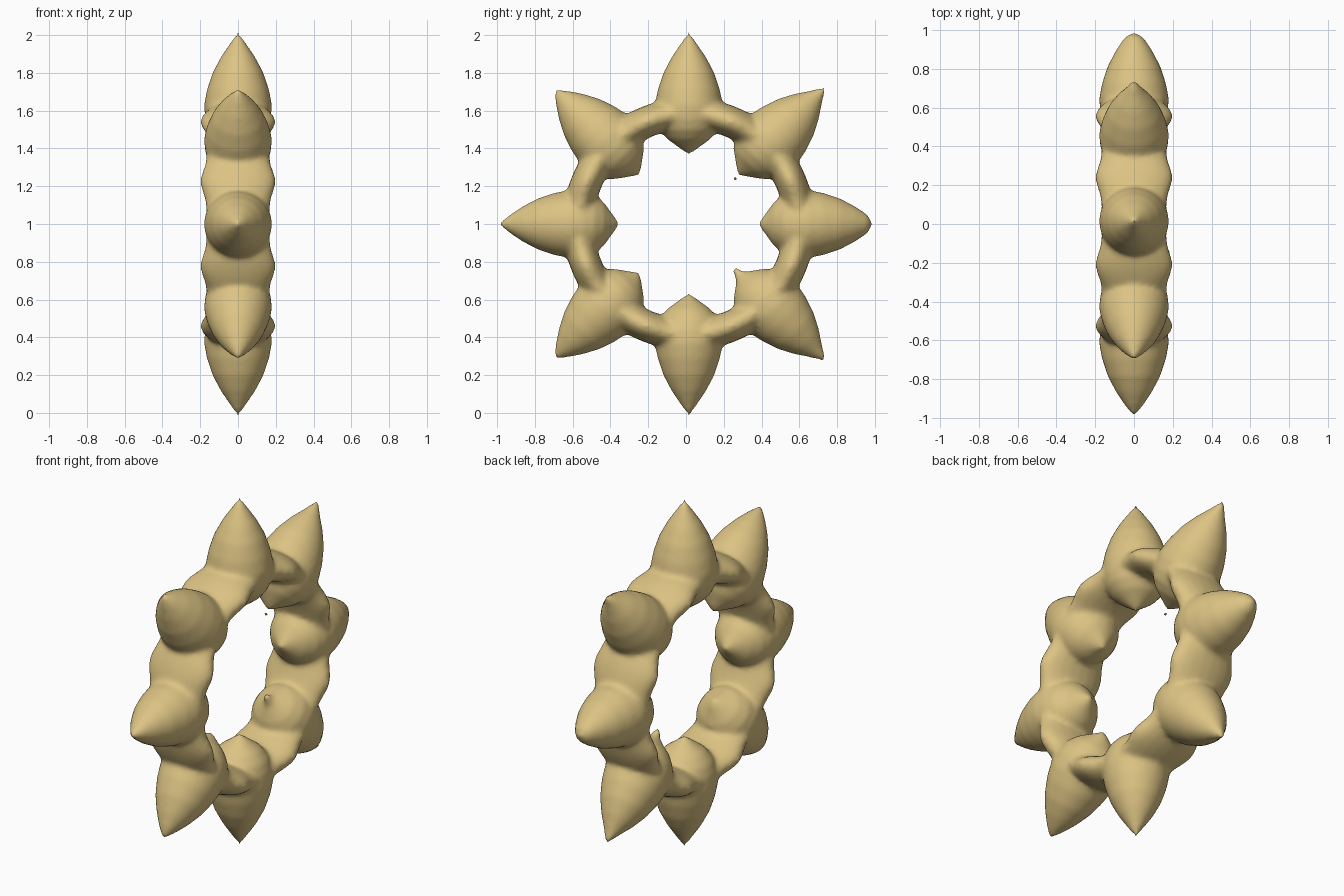
import bpy, bmesh, math
from mathutils import Matrix, Vector

if "Cube" in bpy.data.objects:
    bpy.data.objects.remove(bpy.data.objects["Cube"])

CENTRE = Vector((0, 0.015, 1.0))


def revolve(bm, profile, angle, tip, inner, sides=32):
    """Lathe a spindle about a radial axis in the YZ plane."""
    axis = Vector((0, math.cos(angle), math.sin(angle)))
    side = Vector((0, -math.sin(angle), math.cos(angle)))
    pts = [(inner, 0)] + profile + [(tip, 0)]
    rings = []
    for r, w in pts:
        if w == 0:
            rings.append([bm.verts.new(CENTRE + axis * r)])
        else:
            rings.append([bm.verts.new(CENTRE + axis * r
                          + Vector((1, 0, 0)) * w * math.cos(2 * math.pi * k / sides)
                          + side * w * math.sin(2 * math.pi * k / sides))
                          for k in range(sides)])
    for a, b in zip(rings, rings[1:]):
        for k in range(sides):
            n = (k + 1) % sides
            if len(a) == 1:
                bm.faces.new((a[0], b[k], b[n]))
            elif len(b) == 1:
                bm.faces.new((a[n], a[k], b[0]))
            else:
                bm.faces.new((a[n], a[k], b[k], b[n]))


bm = bmesh.new()

# Connecting ring: flattened lens section, slightly wider between the spikes
steps, sect = 128, 20
loops = []
for i in range(steps):
    t = 2 * math.pi * i / steps
    half = 0.168 + 0.032 * (0.5 - 0.5 * math.cos(8 * t)) ** 3
    loop = []
    for k in range(sect):
        p = 2 * math.pi * k / sect
        c, s = math.cos(p), math.sin(p)
        r = 0.585 + 0.083 * s
        loop.append(bm.verts.new(CENTRE + Vector(
            (half * c, r * math.cos(t), r * math.sin(t)))))
    loops.append(loop)
for i in range(steps):
    a, b = loops[i], loops[(i + 1) % steps]
    for k in range(sect):
        n = (k + 1) % sect
        bm.faces.new((a[k], b[k], b[n], a[n]))

# Eight spindles: long spike outwards, blunt bump inwards
spindle = [(0.41, 0.06), (0.45, 0.115), (0.50, 0.155), (0.56, 0.175),
           (0.63, 0.18), (0.71, 0.165), (0.80, 0.135), (0.88, 0.093),
           (0.945, 0.05)]
tips = [0.975, 1.03, 1.02, 1.01, 1.01, 1.01, 1.02, 1.03]
for i in range(8):
    revolve(bm, spindle, i * math.pi / 4, tips[i], 0.365)

# Small thorn on the lower inner rim
bmesh.ops.create_cone(
    bm, cap_ends=True, segments=12, radius1=0.07, radius2=0.01, depth=0.15,
    matrix=Matrix.Translation((0, 0.30, 0.71))
    @ Matrix.Rotation(math.radians(40), 4, 'X'))
bmesh.ops.recalc_face_normals(bm, faces=bm.faces)

mesh = bpy.data.meshes.new("spiked_ring")
bm.to_mesh(mesh)
bm.free()
ring = bpy.data.objects.new("spiked_ring", mesh)
bpy.context.collection.objects.link(ring)

# Fuse the parts and soften the joints
fuse = ring.modifiers.new("fuse", 'REMESH')
fuse.mode = 'VOXEL'
fuse.voxel_size = 0.014
fuse.use_smooth_shade = True
soft = ring.modifiers.new("soften", 'SMOOTH')
soft.factor = 0.5
soft.iterations = 6

# Loose chip floating inside the opening
bpy.ops.mesh.primitive_ico_sphere_add(subdivisions=1, radius=0.008,
                                      location=(0, 0.26, 1.24))
chip = bpy.context.object
chip.name = "loose_chip"

# Sandy colour
mat = bpy.data.materials.new("sand")
mat.diffuse_color = (0.72, 0.55, 0.23, 1)
mat.use_nodes = True
mat.node_tree.nodes["Principled BSDF"].inputs["Base Color"].default_value = mat.diffuse_color
for ob in (ring, chip):
    ob.data.materials.append(mat)
